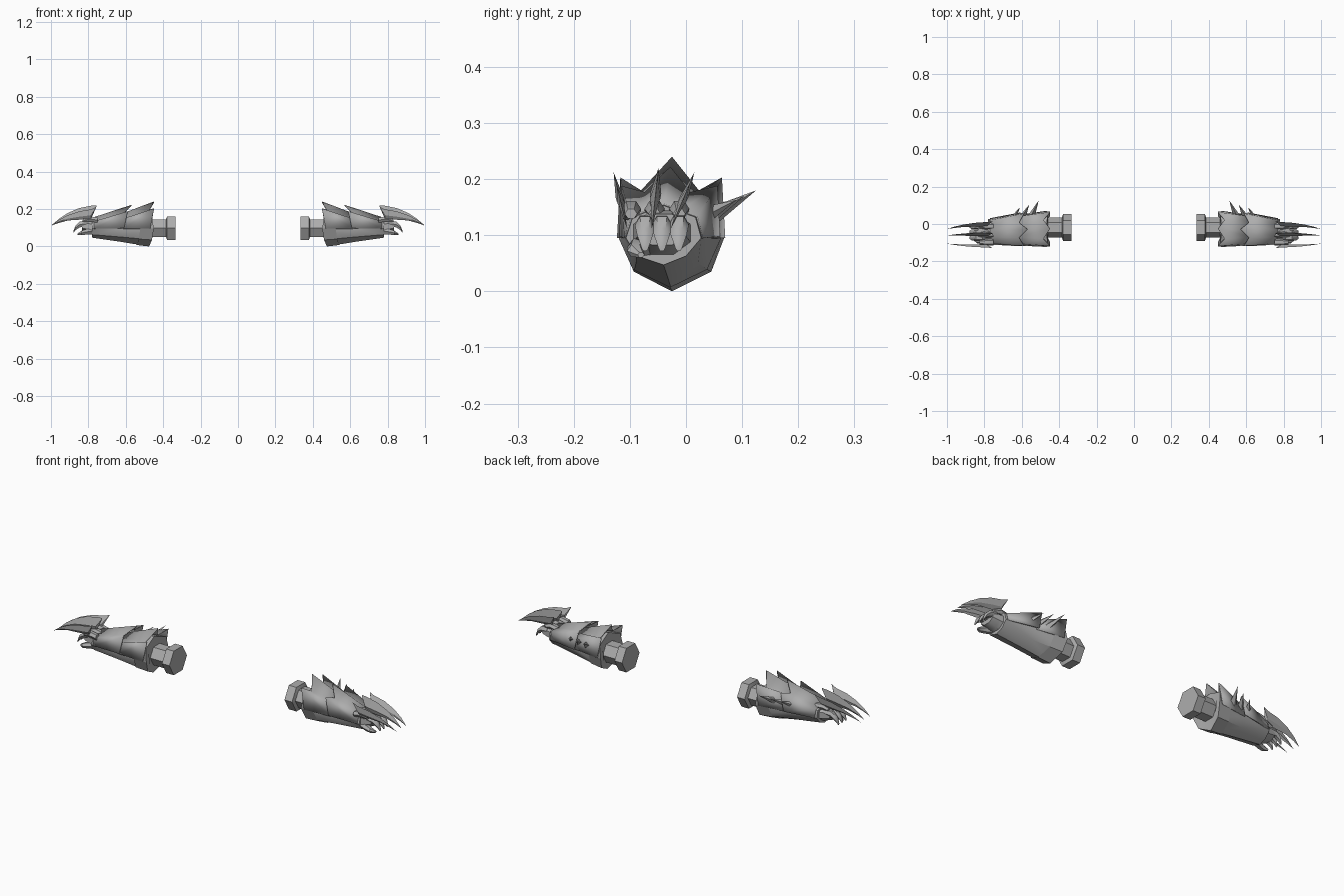
import bpy, bmesh, math
from mathutils import Vector

cube = bpy.data.objects.get("Cube")
if cube:
    bpy.data.objects.remove(cube, do_unlink=True)

metal = bpy.data.materials.new("plain grey")
metal.use_nodes = True
GREY = (0.42, 0.42, 0.42, 1)
metal.diffuse_color = GREY
metal.node_tree.nodes["Principled BSDF"].inputs["Base Color"].default_value = GREY


def loft(name, rings, closed=True, caps=True, thickness=0, angle=35):
    """Skin a list of equal-length point rings and mirror it to the other arm."""
    bm = bmesh.new()
    rows = [[bm.verts.new(p) for p in ring] for ring in rings]
    n = len(rows[0])
    for a, b in zip(rows, rows[1:]):
        for i in range(n if closed else n - 1):
            j = (i + 1) % n
            bm.faces.new((a[i], a[j], b[j], b[i]))
    if closed and caps:
        bm.faces.new(rows[0])
        bm.faces.new(rows[-1])
    bmesh.ops.remove_doubles(bm, verts=bm.verts, dist=0.0002)
    bmesh.ops.recalc_face_normals(bm, faces=bm.faces)
    if not closed and sum(f.normal.z for f in bm.faces) < 0:
        bmesh.ops.reverse_faces(bm, faces=bm.faces)
    mesh = bpy.data.meshes.new(name)
    bm.to_mesh(mesh)
    bm.free()
    mesh.materials.append(metal)
    ob = bpy.data.objects.new(name, mesh)
    bpy.context.collection.objects.link(ob)
    bpy.ops.object.select_all(action='DESELECT')
    ob.select_set(True)
    bpy.context.view_layer.objects.active = ob
    bpy.ops.object.shade_smooth_by_angle(angle=math.radians(angle))
    if thickness:
        solid = ob.modifiers.new("thickness", 'SOLIDIFY')
        solid.thickness = thickness
        solid.offset = -1
    mirror = ob.modifiers.new("other arm", 'MIRROR')
    mirror.use_mirror_merge = False
    return ob


def ngon(x, y, z, ry, rz, sides, turn=0):
    return [(x, y + ry * math.cos(math.tau * i / sides + turn),
             z + rz * math.sin(math.tau * i / sides + turn)) for i in range(sides)]


# Forearm: eight-sided cross-sections at the cuff and the wrist (x, y, z)
CUFF = [(.475, -.025, 0), (.46, .045, .035), (.45, .068, .095), (.46, .06, .16),
        (.47, -.025, .192), (.46, -.11, .16), (.45, -.12, .095), (.46, -.093, .035)]
WRIST = [(.78, -.04, .047), (.78, .0, .063), (.78, .027, .095), (.78, .017, .132),
         (.78, -.04, .153), (.78, -.095, .132), (.78, -.107, .095), (.78, -.088, .063)]


def section(t, grow=1.0):
    ring = [Vector(a).lerp(Vector(b), t) for a, b in zip(CUFF, WRIST)]
    c = sum(ring, Vector()) / 8
    return [Vector((p.x, c.y + (p.y - c.y) * grow, c.z + (p.z - c.z) * grow)) for p in ring]


loft("forearm", [section(0, 0.72), section(0), section(.5, .98), section(1), section(1, .8)])

# Arm stub with its hexagonal end collar
loft("arm_stub", [ngon(x, -.019, .098, r, r, 6) for x, r in
                  ((.335, .073), (.379, .073), (.385, .054), (.48, .054))], angle=25)


# Overlapping armour plates with three raised points at the rear edge
def plate(name, rear, t_front, grow):
    s = section(t_front, grow)
    front = [s[2], s[3], (s[3] + s[4]) / 2, s[4], (s[4] + s[5]) / 2, s[5], s[6]]
    loft(name, [rear, front], closed=False, thickness=.005, angle=20)


plate("cuff_plate", [(.47, .07, .095), (.45, .064, .203), (.485, .023, .18), (.45, -.025, .24),
                     (.485, -.08, .18), (.45, -.117, .203), (.47, -.123, .095)], .5, 1.02)
plate("wrist_plate", [(.61, .061, .098), (.59, .056, .188), (.615, .008, .177), (.57, -.028, .222),
                      (.615, -.074, .177), (.59, -.115, .188), (.61, -.119, .098)], .97, 1.04)

# Lower cuff band
s0, s1 = section(.0, 1.0), section(.22, 1.03)
loft("lower_cuff_band", [[s0[i] for i in (6, 7, 0, 1, 2)], [s1[i] for i in (6, 7, 0, 1, 2)]],
     closed=False, angle=20)


# Three curved blade claws: x, upper edge z, lower edge z
BLADE = [(.757, .22, .212), (.785, .218, .15), (.85, .205, .143),
         (.91, .18, .139), (.96, .148, .126), (1.0, .112, .112)]


def claw(name, tip_y, lean, drop, reach):
    rings = []
    for x, top, low in BLADE:
        x = .757 + (x - .757) * reach
        top = max(low, top - drop * (top - .112) / .108)
        mid = low + (top - low) * .35
        half = .15 * (top - low)
        y = lambda z: tip_y + lean * (z - .112)
        rings.append([(x, y(top), top), (x, y(mid) + half, mid),
                      (x, y(low), low), (x, y(mid) - half, mid)])
    loft(name, rings, angle=20)


claw("front_claw", -.105, -.24, .02, 1.0)
claw("middle_claw", -.061, .11, 0, .985)
claw("rear_claw", -.027, .42, .016, 1.0)

# Knuckle mounts beneath the claws
for label, y in (("front", -.098), ("middle", -.056), ("rear", -.012)):
    loft(label + "_knuckle", [ngon(x, y, z, r, r * .9, 6) for x, z, r in
                              ((.75, .14, .017), (.79, .147, .018), (.825, .138, .011))])

# Closed hand with fingers curling down
loft("palm", [ngon(x, -.043, z, ry, rz, 8, math.pi / 8) for x, z, ry, rz in
              ((.76, .1, .058, .042), (.80, .107, .052, .04), (.835, .11, .046, .03))])
for k in range(3):
    y = -.073 + .03 * k
    loft("finger_%d" % (k + 1), [ngon(x, y, z, r, r, 6) for x, z, r in
                                 ((.81, .12, .018), (.845, .118, .018),
                                  (.868, .1, .014), (.88, .077, .006))])
loft("thumb", [ngon(x, y, z, r, r * .85, 6) for x, y, z, r in
               ((.77, -.07, .082, .022), (.81, -.085, .078, .02),
                (.838, -.09, .072, .015), (.858, -.08, .065, .006))])

# Three swept fins on the rear side of the forearm
for k, (x, y, z) in enumerate([(.51, .125, .18), (.56, .104, .17), (.61, .09, .163)]):
    by = .052 - .008 * k
    base = [(x + .02, by - .012, .132), (x + .04, by, .118), (x + .062, by - .014, .128),
            (x + .04, by - .008, .15)]
    loft("fin_%d" % (k + 1), [base, [(x, y, z)] * 4], caps=False, angle=20)
